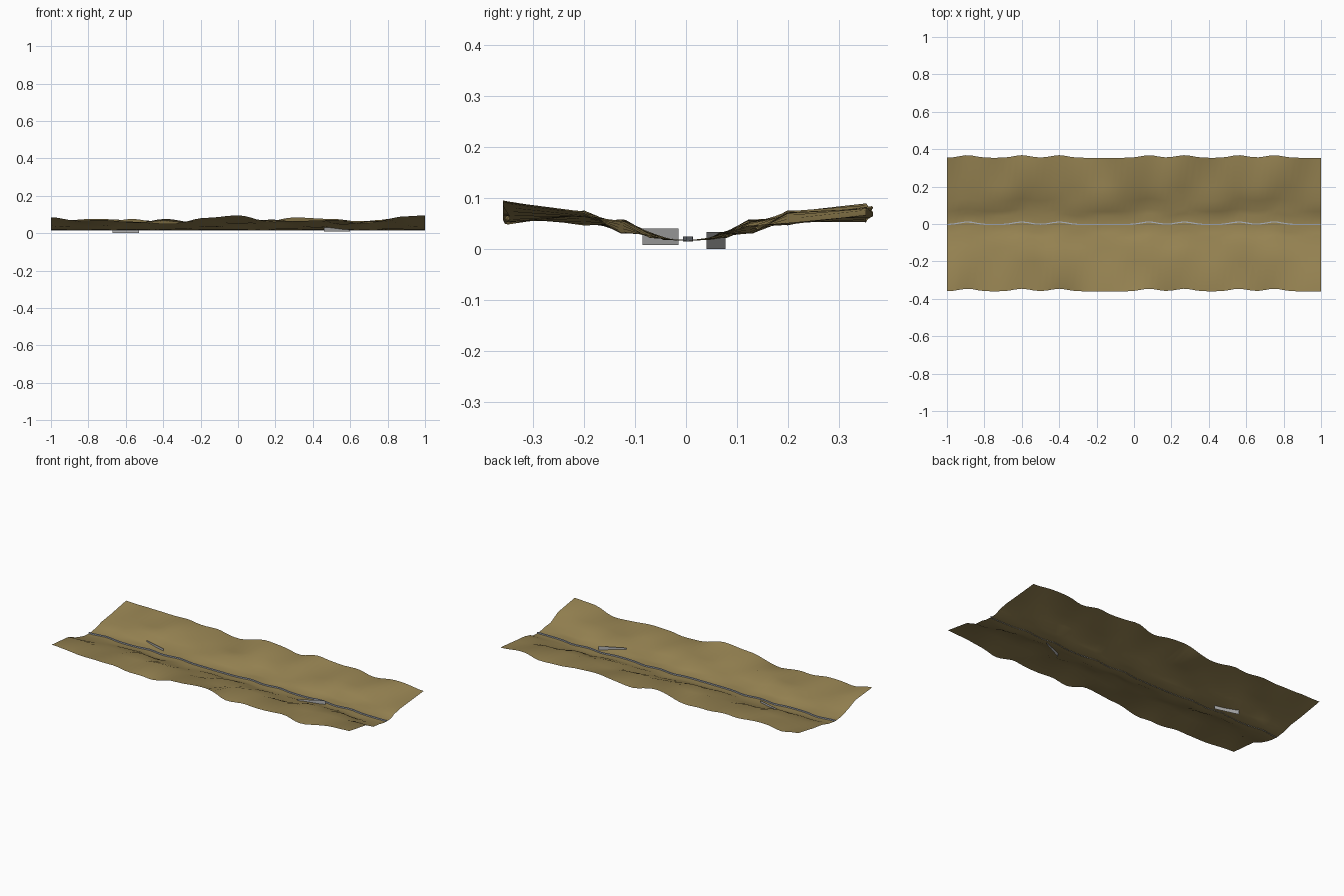
import bpy, bmesh, math

cube = bpy.data.objects.get("Cube")
if cube:
    bpy.data.objects.remove(cube, do_unlink=True)


def material(name, rgb):
    mat = bpy.data.materials.new(name)
    mat.use_nodes = True
    mat.diffuse_color = (*rgb, 1)
    mat.node_tree.nodes["Principled BSDF"].inputs["Base Color"].default_value = (*rgb, 1)
    return mat


def add_object(name, bm, mat, smooth=False):
    mesh = bpy.data.meshes.new(name)
    bm.to_mesh(mesh)
    bm.free()
    obj = bpy.data.objects.new(name, mesh)
    bpy.context.collection.objects.link(obj)
    mesh.materials.append(mat)
    for poly in mesh.polygons:
        poly.use_smooth = smooth
    return obj


def skin(rows):
    """Join equal rows of points into a sheet of quads."""
    bm = bmesh.new()
    grid = [[bm.verts.new(p) for p in row] for row in rows]
    for a, b in zip(grid, grid[1:]):
        for i in range(len(a) - 1):
            bm.faces.new((a[i], a[i + 1], b[i + 1], b[i]))
    return bm


def ease(knots, x):
    """Eased height between sparse knots along the valley."""
    for (x0, z0), (x1, z1) in zip(knots, knots[1:]):
        if x <= x1:
            t = (x - x0) / (x1 - x0)
            return z0 + (z1 - z0) * (1 - math.cos(math.pi * t)) / 2
    return knots[-1][1]


def meander(x):
    """Sideways wobble shared by the stream, the slopes and the rims."""
    bends = (-0.89, -0.6, -0.4, 0.08, 0.27, 0.56, 0.75)
    return sum(0.014 * math.exp(-((x - c) / 0.06) ** 2) for c in bends) - 0.003


earth = material("dry earth", (0.31, 0.23, 0.085))
water = material("pale water", (0.42, 0.45, 0.5))
stone = material("light grey", (0.45, 0.45, 0.45))

# Rim heights along the valley
front_rim = [(-1, .085), (-.87, .068), (-.72, .07), (-.6, .062), (-.36, .048), (-.17, .082),
             (0, .095), (.18, .058), (.35, .066), (.52, .07), (.68, .052), (.9, .09), (1, .095)]
back_rim = [(-1, .08), (-.9, .07), (-.77, .077), (-.6, .071), (-.4, .064), (-.25, .052),
            (-.05, .09), (.15, .062), (.3, .084), (.5, .076), (.68, .06), (.85, .08), (1, .066)]

# Slope lines: distance from the stream, mean height, height swing
slopes = [(0.2, 0.061, 0.015), (0.125, 0.044, 0.014), (0.07, 0.027, 0.006), (0.045, 0.02, 0.002)]
steps = 60
xs = [-1 + 2 * i / steps for i in range(steps + 1)]


def slope_row(side, k):
    y, z, swing = slopes[k]
    phase = 1.7 * k + side
    return [(x, side * y + (meander(x) if k else 0),
             z + swing * (0.6 * math.sin(10 * x + phase) + 0.4 * math.sin(23 * x + 2 * phase)))
            for x in xs]


# Valley ground
rows = [[(x, -0.357 + meander(x), ease(front_rim, x)) for x in xs]]
rows += [slope_row(-1, k) for k in range(4)]
rows += [[(x, meander(x), 0.016) for x in xs]]
rows += [slope_row(1, k) for k in reversed(range(4))]
rows += [[(x, 0.357 + meander(x), ease(back_rim, x)) for x in xs]]
add_object("valley_ground", skin(rows), earth, smooth=True)

# Narrow upright ribbon of water along the valley floor
ribbon = [[(x, meander(x) + dy, z) for x in xs]
          for dy, z in ((-0.003, 0.015), (-0.003, 0.024), (0.003, 0.024), (0.003, 0.015))]
add_object("stream_ribbon", skin(ribbon), water)

# Upright thin panels crossing the slopes
for name, start, end, low, high in (
        ("back_panel", (-0.67, 0.078), (-0.53, 0.04), 0.0, 0.033),
        ("front_panel", (0.46, -0.085), (0.6, -0.015), 0.008, 0.04)):
    add_object(name, skin([[(*start, z), (*end, z)] for z in (low, high)]), stone)
